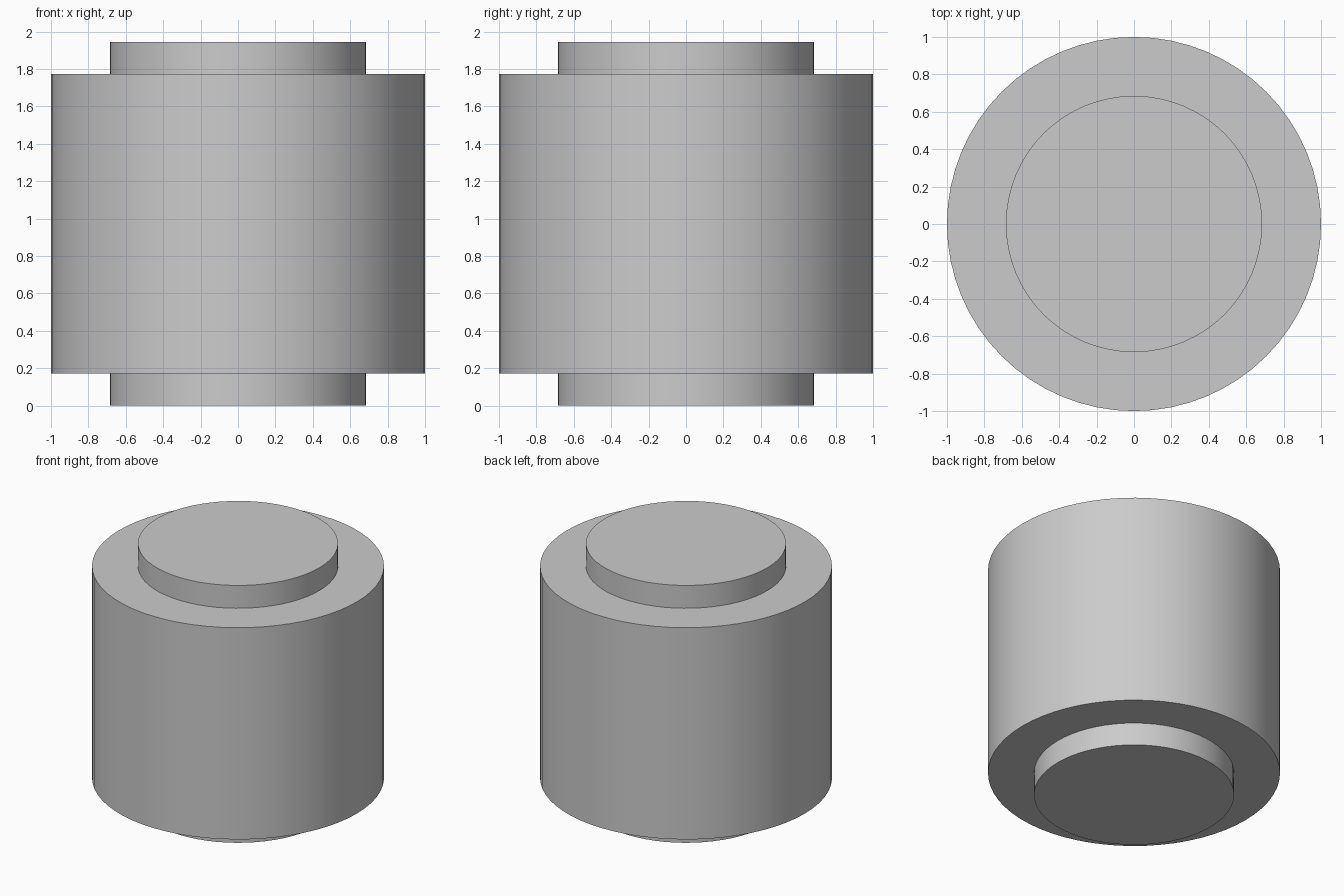
import bpy
import math

cube = bpy.data.objects.get("Cube")
if cube:
    bpy.data.objects.remove(cube, do_unlink=True)

HEIGHT = 1.945

# Single plain grey
grey = bpy.data.materials.new("plain_grey")
grey.use_nodes = True
color = (0.6, 0.6, 0.6, 1)
grey.diffuse_color = color
grey.node_tree.nodes["Principled BSDF"].inputs["Base Color"].default_value = color


def add_drum(name, radius, height):
    """Upright cylinder centred on the model's mid height."""
    bpy.ops.mesh.primitive_cylinder_add(
        vertices=64, radius=radius, depth=height, location=(0, 0, HEIGHT / 2))
    drum = bpy.context.object
    drum.name = name
    drum.data.materials.append(grey)
    bpy.ops.object.shade_smooth_by_angle(angle=math.radians(30))
    return drum


# Wide outer body, with a narrower core showing at both ends
add_drum("outer_body", 1.0, 1.6)
add_drum("inner_core", 0.685, HEIGHT)
